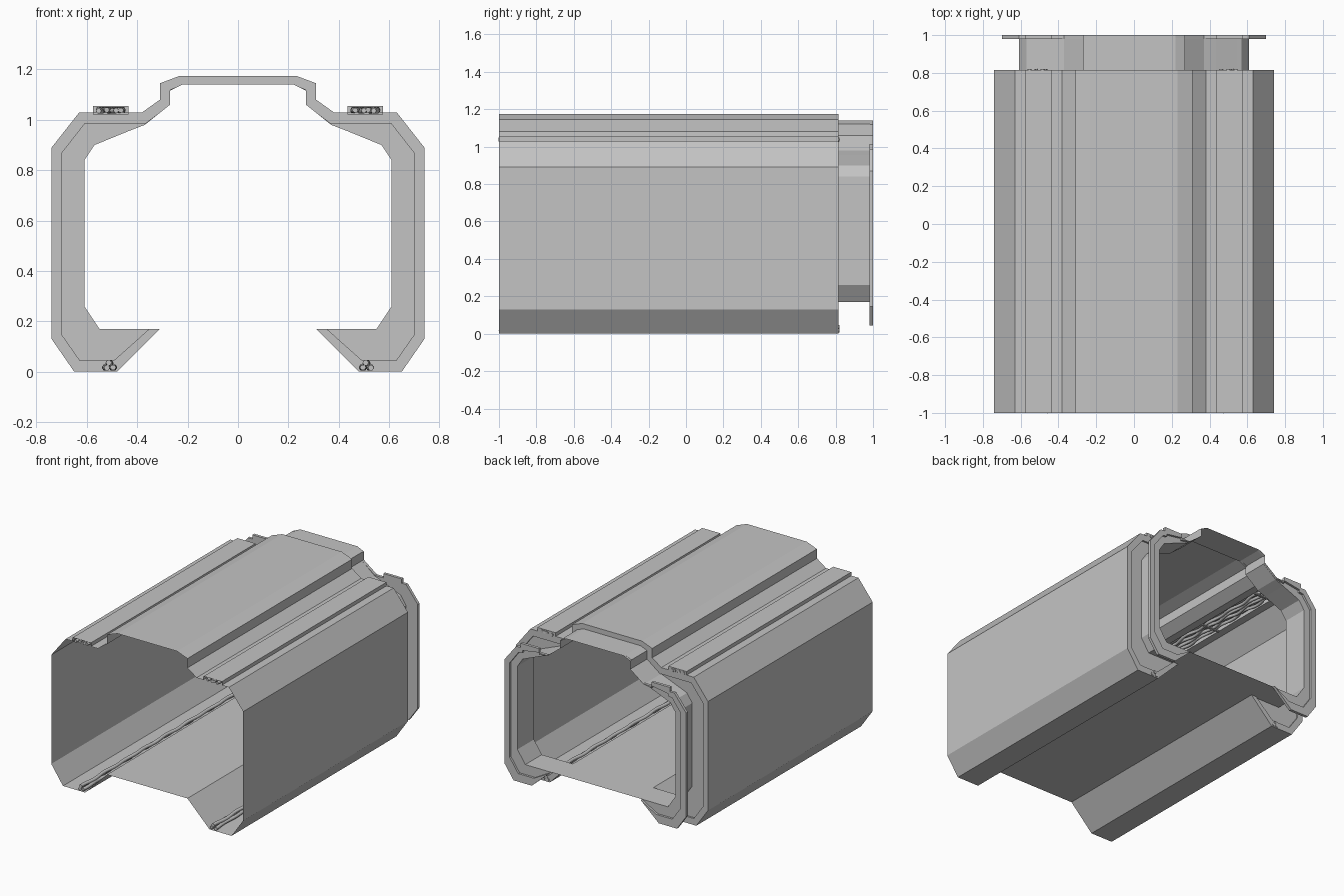
import bpy
import bmesh
import math

if "Cube" in bpy.data.objects:
    bpy.data.objects.remove(bpy.data.objects["Cube"], do_unlink=True)

# One grey for everything
grey = bpy.data.materials.new("plain grey")
grey.use_nodes = True
colour = (0.55, 0.55, 0.55, 1)
grey.diffuse_color = colour
grey.node_tree.nodes["Principled BSDF"].inputs["Base Color"].default_value = colour

# Half cross-sections, from the floor edge up to the roof
OUTER = [(.31, .17), (.48, 0), (.65, 0), (.74, .13), (.74, .89), (.63, 1.03),
         (.575, 1.03), (.575, 1.055), (.435, 1.055), (.435, 1.03),
         (.38, 1.03), (.31, 1.08), (.31, 1.145), (.23, 1.175)]
RIM = [(.35, .17), (.49, .045), (.63, .045), (.70, .145), (.70, .87), (.61, .985),
       (.575, .985), (.575, .985), (.435, .985), (.435, .985),
       (.37, .985), (.27, 1.06), (.27, 1.115), (.22, 1.14)]
NECK = [(.35, .17), (.45, .17), (.55, .17), (.61, .26), (.61, .84), (.57, .90),
        (.545, .91), (.545, .91), (.435, .955), (.435, .955),
        (.37, .98), (.27, 1.06), (.27, 1.12), (.22, 1.14)]
# Rim with a small bump behind each cable channel
FLANGE = [(x, 1.015) if i in (7, 8) else (x, z) for i, (x, z) in enumerate(RIM)]
MIDDLE = [(n[0] + (f[0] - n[0]) * .55, n[1] + (f[1] - n[1]) * .55)
          for n, f in zip(NECK, FLANGE)]


def finish(name, bm):
    bmesh.ops.remove_doubles(bm, verts=bm.verts, dist=0.0002)
    bmesh.ops.recalc_face_normals(bm, faces=bm.faces)
    mesh = bpy.data.meshes.new(name)
    bm.to_mesh(mesh)
    bm.free()
    mesh.materials.append(grey)
    ob = bpy.data.objects.new(name, mesh)
    bpy.context.collection.objects.link(ob)
    return ob


def loft(name, sections, closed):
    """Skin mirrored half sections placed along y."""
    bm = bmesh.new()
    rows = []
    for half, y in sections:
        full = half + [(-x, z) for x, z in reversed(half)]
        rows.append([bm.verts.new((x, y, z)) for x, z in full])
    for a, b in zip(rows, rows[1:]):
        count = len(a)
        for i in range(count if closed else count - 1):
            j = (i + 1) % count
            bm.faces.new((a[i], a[j], b[j], b[i]))
    return finish(name, bm)


def box(name, centre, size):
    bm = bmesh.new()
    bmesh.ops.create_cube(bm, size=1)
    for v in bm.verts:
        v.co = [c + p * s for c, p, s in zip(centre, v.co, size)]
    return finish(name, bm)


def cable(name, x, z, radius, sway, phase):
    curve = bpy.data.curves.new(name, "CURVE")
    curve.dimensions = "3D"
    curve.bevel_depth = radius
    curve.bevel_resolution = 1
    curve.use_fill_caps = True
    steps = 72
    line = curve.splines.new("POLY")
    line.points.add(steps)
    for i, p in enumerate(line.points):
        t = i / steps
        p.co = (x + sway * math.sin(t * 50 + phase), -1 + t * 1.82,
                z + sway * 0.4 * math.sin(t * 37 + phase * 2), 1)
    line.use_smooth = True
    curve.materials.append(grey)
    ob = bpy.data.objects.new(name, curve)
    bpy.context.collection.objects.link(ob)


# Hull, end wall, neck and rear flange
loft("hull_shell", [(OUTER, -1), (OUTER, .815)], True)
loft("end_wall", [(OUTER, .815), (RIM, .815), (RIM, .803), (NECK, .803)], False)
loft("rear_neck", [(NECK, .803), (NECK, .985)], True)
loft("rear_flange", [(NECK, .98), (FLANGE, .98), (FLANGE, 1), (MIDDLE, 1),
                     (MIDDLE, .985), (NECK, .985)], False)

# Cable runs in the roof channels and the feet
for side, label in ((1, "left"), (-1, "right")):
    for k in range(4):
        cable(f"roof_cable_{label}_{k + 1}", side * (.465 + .027 * k),
              1.038, .011, .008, k * 1.7)
    for k, (dx, z) in enumerate(((-.014, .017), (.014, .017), (0, .034))):
        cable(f"foot_cable_{label}_{k + 1}", side * (.51 + dx), z, .012, .004, k * 2)
    for k, y in enumerate((-.81, -.34, .17, .7)):
        box(f"cable_clip_{label}_{k + 1}", (side * .505, y, 1.026), (.14, .015, .008))
